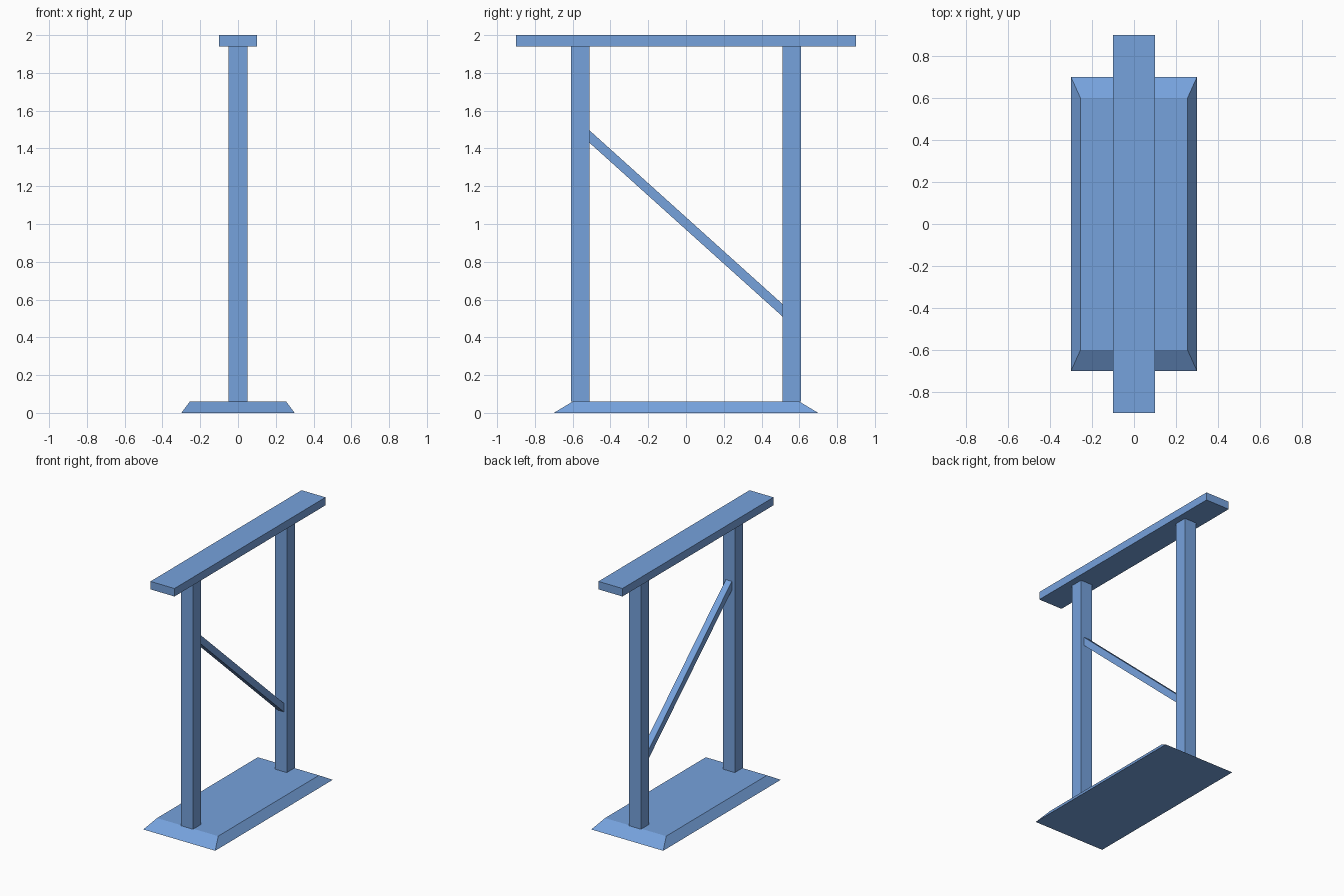
import bpy
import bmesh

cube = bpy.data.objects.get("Cube")
if cube:
    bpy.data.objects.remove(cube, do_unlink=True)

BLUE = (0.18, 0.36, 0.72, 1.0)
paint = bpy.data.materials.new("soft blue")
paint.use_nodes = True
paint.diffuse_color = BLUE
paint.node_tree.nodes["Principled BSDF"].inputs["Base Color"].default_value = BLUE


def make_block(name, low, high, shape=None):
    """Box between two corners; shape optionally moves each vertex."""
    bm = bmesh.new()
    bmesh.ops.create_cube(bm, size=1)
    for v in bm.verts:
        v.co = [lo + (c + 0.5) * (hi - lo) for c, lo, hi in zip(v.co, low, high)]
        if shape:
            shape(v.co)
    mesh = bpy.data.meshes.new(name)
    bm.to_mesh(mesh)
    bm.free()
    mesh.materials.append(paint)
    obj = bpy.data.objects.new(name, mesh)
    bpy.context.collection.objects.link(obj)
    return obj


BASE_TOP = 0.06
BAR_BOTTOM = 1.94
POST_IN, POST_OUT = 0.51, 0.608


# Foot plate with sloping sides
def bevel_top(co):
    if co.z > BASE_TOP / 2:
        co.x *= 0.85
        co.y *= 0.6 / 0.7


make_block("base", (-0.3, -0.7, 0), (0.3, 0.7, BASE_TOP), bevel_top)

# Upright posts
make_block("front_post", (-0.05, -POST_OUT, BASE_TOP), (0.05, -POST_IN, BAR_BOTTOM))
make_block("back_post", (-0.05, POST_IN, BASE_TOP), (0.05, POST_OUT, BAR_BOTTOM))

# Top bar
make_block("top_bar", (-0.1, -0.9, BAR_BOTTOM), (0.1, 0.9, 2))


# Diagonal brace, sheared so that its ends sit flush on the posts
def shear(co):
    co.z -= 0.9 * co.y


make_block("diagonal_brace", (-0.025, -POST_IN, 0.97), (0.025, POST_IN, 1.036), shear)
